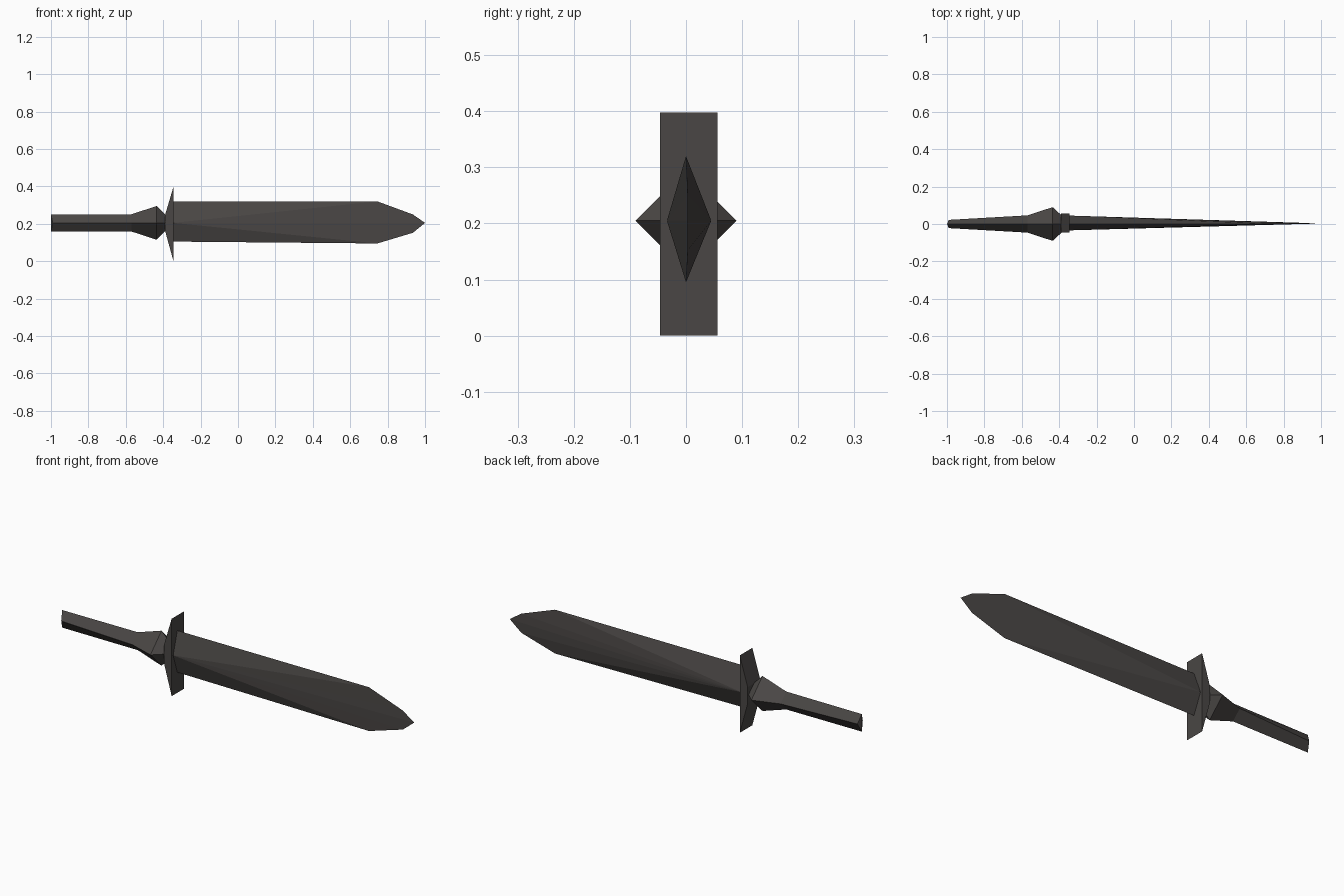
import bpy

if "Cube" in bpy.data.objects:
    bpy.data.objects.remove(bpy.data.objects["Cube"])

ZC = 0.205  # height of the sword's long axis

steel = bpy.data.materials.new("dark grey steel")
steel.diffuse_color = (0.068, 0.062, 0.059, 1)
steel.use_nodes = True
steel.node_tree.nodes["Principled BSDF"].inputs["Base Color"].default_value = steel.diffuse_color


def make(name, verts, faces):
    me = bpy.data.meshes.new(name)
    me.from_pydata(verts, [], faces)
    me.materials.append(steel)
    ob = bpy.data.objects.new(name, me)
    bpy.context.collection.objects.link(ob)
    # consistent outward normals
    import bmesh
    bm = bmesh.new()
    bm.from_mesh(me)
    bmesh.ops.recalc_face_normals(bm, faces=bm.faces)
    bm.to_mesh(me)
    bm.free()
    return ob


def loft_diamonds(name, sections):
    """Diamond sections: (x at ridges, x at sides, half y, half z)."""
    verts, faces = [], []
    for xr, xs, hy, hz in sections:
        verts += [(xr, 0, ZC + hz), (xs, hy, ZC), (xr, 0, ZC - hz), (xs, -hy, ZC)]
    for s in range(len(sections) - 1):
        for i in range(4):
            a, b = s * 4 + i, s * 4 + (i + 1) % 4
            faces.append((a, b, b + 4, a + 4))
    n = len(verts)
    # end caps, split along the vertical ridge
    faces += [(0, 1, 2), (0, 2, 3), (n - 4, n - 3, n - 2, n - 1)]
    return make(name, verts, faces)


# Grip, flaring into the diamond collar and back to the neck
loft_diamonds("grip_and_collar", [
    (-1.0, -0.99, 0.022, 0.045),
    (-0.57, -0.57, 0.046, 0.046),
    (-0.435, -0.435, 0.09, 0.09),
    (-0.388, -0.388, 0.047, 0.043),
])

# Crossguard: trapezoid profile extruded across y
profile = [(-0.39, 0.163), (-0.345, 0.0), (-0.345, 0.398), (-0.39, 0.247)]
make("crossguard",
     [(x, y, z) for y in (-0.046, 0.056) for x, z in profile],
     [(0, 1, 2, 3), (4, 5, 6, 7)] +
     [(i, (i + 1) % 4, (i + 1) % 4 + 4, i + 4) for i in range(4)])

# Blade: flat outline fanned to a ridge point on each side at the guard
outline = [(-0.346, 0.32), (0.745, 0.32), (0.935, 0.25), (1.0, 0.205),
           (0.935, 0.152), (0.745, 0.095), (-0.346, 0.105)]
verts = [(x, 0.003 if x > 0.9 else 0.0, z) for x, z in outline]
n = len(verts)
verts += [(-0.346, -0.034, ZC), (-0.346, 0.045, ZC)]
faces = [(i, i + 1, apex) for apex in (n, n + 1) for i in range(n - 1)]
faces.append((0, n, n - 1, n + 1))
make("blade", verts, faces)
